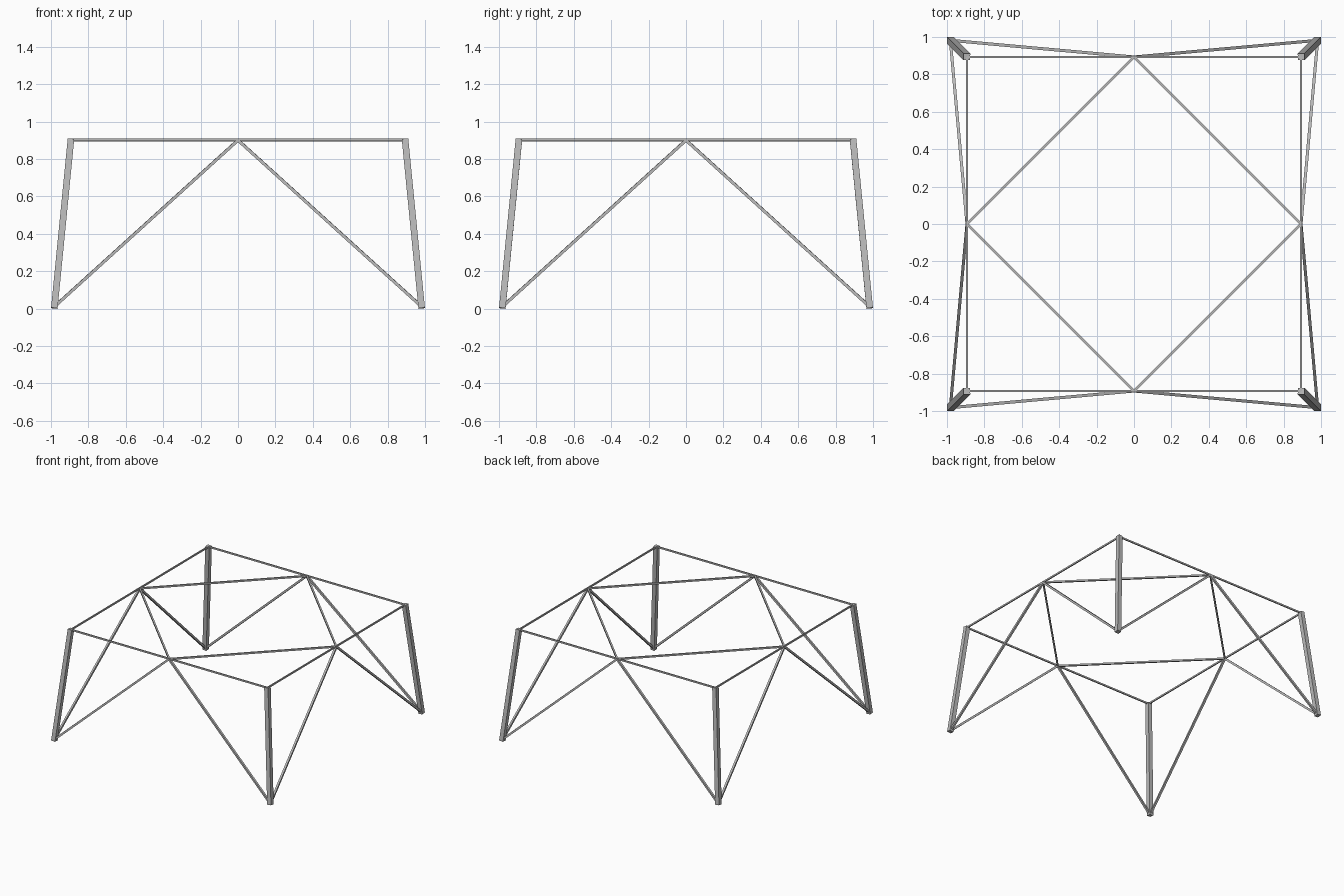
import bpy
from mathutils import Vector, Matrix

if "Cube" in bpy.data.objects:
    bpy.data.objects.remove(bpy.data.objects["Cube"], do_unlink=True)

steel = bpy.data.materials.new("grey steel")
steel.use_nodes = True
COLOUR = (0.5, 0.5, 0.5, 1)
steel.diffuse_color = COLOUR
steel.node_tree.nodes["Principled BSDF"].inputs["Base Color"].default_value = COLOUR


def bar(name, start, end, width, height):
    """Square-ended bar between two points, its height side kept upright."""
    start, end = Vector(start), Vector(end)
    axis = (end - start).normalized()
    # near-vertical bars line up with the y axis, the others with z
    guide = Vector((0, 1, 0)) if abs(axis.z) > 0.9 else Vector((0, 0, 1))
    side = guide.cross(axis).normalized()
    up = axis.cross(side)
    turn = Matrix((side, up, axis)).transposed().to_4x4()
    bpy.ops.mesh.primitive_cube_add(size=1)
    ob = bpy.context.object
    ob.name = name
    ob.data.transform(Matrix.Translation((start + end) / 2) @ turn
                      @ Matrix.Diagonal((width, height, (end - start).length, 1)))
    ob.data.materials.append(steel)
    return ob


TOP, MID = 0.893, 0.9
FOOT, GROUND = 0.982, 0.002

# Four identical sides, each turned a quarter further round
for i, where in enumerate(("front", "left", "back", "right")):
    turn = Matrix.Rotation(i * 1.5707963, 4, "Z")

    def at(x, y, z):
        return turn @ Vector((x, y, z))

    middle = at(0, -TOP, MID)
    # Splayed corner leg
    bar(where + "_leg", at(FOOT, -FOOT, GROUND), at(TOP, -TOP, 0.907), 0.035, 0.035)
    # Top rail
    bar(where + "_top_rail", at(-TOP, -TOP, 0.902), at(TOP, -TOP, 0.902), 0.009, 0.013)
    # Diagonal braces from both feet to the middle of the rail
    for s, hand in ((1, "a"), (-1, "b")):
        bar(where + "_brace_" + hand, at(s * FOOT, -FOOT, 0.01), middle, 0.016, 0.016)
    # Horizontal tie to the next rail's middle
    bar(where + "_corner_tie", middle, at(TOP, 0, MID), 0.013, 0.013)
